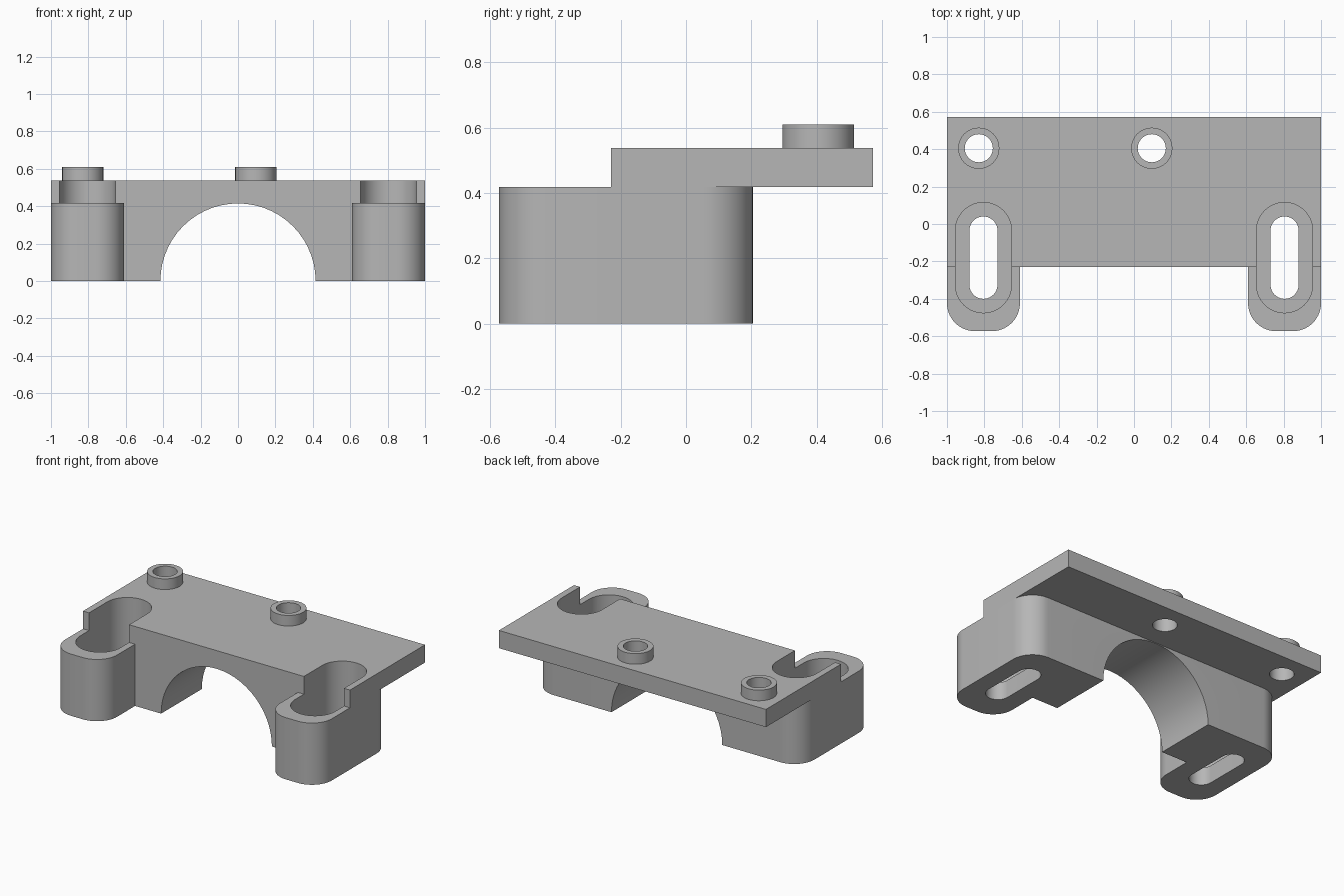
import bpy
import bmesh
from math import sin, cos, pi, radians
from mathutils import Vector, Matrix

if "Cube" in bpy.data.objects:
    bpy.data.objects.remove(bpy.data.objects["Cube"])

FLOOR, DECK, TOP, BOSS_TOP = 0.0, 0.418, 0.538, 0.61   # height levels
FRONT, BODY_BACK, BACK, TOE = -0.23, 0.205, 0.573, -0.573
FOOT_X, FOOT_IN = 0.805, 0.61
SLOT_ENDS = (-0.325, -0.035)
ARC = 14

grey = bpy.data.materials.new("plain grey")
grey.use_nodes = True
colour = (0.47, 0.47, 0.47, 1)
grey.diffuse_color = colour
grey.node_tree.nodes["Principled BSDF"].inputs["Base Color"].default_value = colour


def rounded(corners):
    """Outline from (x, y, fillet radius) right-angled corners."""
    pts = []
    for i, (x, y, r) in enumerate(corners):
        p = Vector((x, y))
        if r == 0:
            pts.append(p)
            continue
        a = (Vector(corners[i - 1][:2]) - p).normalized() * r
        b = (Vector(corners[(i + 1) % len(corners)][:2]) - p).normalized() * r
        for k in range(ARC + 1):
            t = pi / 2 * k / ARC
            pts.append(p + a * (1 - sin(t)) + b * (1 - cos(t)))
    return pts


def circle(x, y, r):
    n = ARC * 4
    return [Vector((x + r * cos(2 * pi * k / n), y + r * sin(2 * pi * k / n))) for k in range(n)]


def slot(x, r):
    """Long hole with half-round ends."""
    pts = []
    for y, start in ((SLOT_ENDS[1], 0), (SLOT_ENDS[0], pi)):
        for k in range(2 * ARC + 1):
            t = start + pi * k / (2 * ARC)
            pts.append(Vector((x + r * cos(t), y + r * sin(t))))
    return pts


def prism(name, outline, z0, z1, matrix=Matrix()):
    bm = bmesh.new()
    face = bm.faces.new([bm.verts.new((p.x, p.y, z0)) for p in outline])
    new = bmesh.ops.extrude_face_region(bm, geom=[face])["geom"]
    bmesh.ops.translate(bm, vec=(0, 0, z1 - z0),
                        verts=[v for v in new if isinstance(v, bmesh.types.BMVert)])
    bm.transform(matrix)
    bmesh.ops.recalc_face_normals(bm, faces=bm.faces)
    mesh = bpy.data.meshes.new(name)
    bm.to_mesh(mesh)
    bm.free()
    mesh.materials.append(grey)
    obj = bpy.data.objects.new(name, mesh)
    bpy.context.collection.objects.link(obj)
    return obj


def activate(obj):
    bpy.ops.object.select_all(action="DESELECT")
    obj.select_set(True)
    bpy.context.view_layer.objects.active = obj


def cut(obj, cutters):
    activate(obj)
    for c in cutters:
        mod = obj.modifiers.new("cut", "BOOLEAN")
        mod.operation, mod.solver, mod.object = "DIFFERENCE", "EXACT", c
        bpy.ops.object.modifier_apply(modifier=mod.name)


# Body with two forward feet, rounded at the toes and rear corners
R = 0.15
half = [(1, BODY_BACK, R), (1, TOE, R), (FOOT_IN, TOE, R), (FOOT_IN, FRONT, 0)]
body = prism("body_with_feet",
             rounded(half + [(-x, y, r) for x, y, r in reversed(half)]), FLOOR, DECK)

# Overhanging top plate
plate = prism("top_plate", rounded([(-1, FRONT, 0), (1, FRONT, 0), (1, BACK, 0), (-1, BACK, 0)]),
              DECK, TOP)

# Raised rings around the plate holes
spots = {"right_boss": (-0.83, 0.405), "centre_boss": (0.095, 0.405)}
bosses = {n: prism(n, circle(x, y, 0.11), TOP, BOSS_TOP) for n, (x, y) in spots.items()}

# Cutters: arch, foot recesses, bolt slots, boss holes
arch = prism("arch_cutter", circle(0, 0, 0.415), -1, 1, Matrix.Rotation(radians(90), 4, "X"))
recesses = [prism("recess_cutter", slot(s * FOOT_X, 0.15), 0.12, 1) for s in (-1, 1)]
slots = [prism("slot_cutter", slot(s * FOOT_X, 0.075), -1, 0.3) for s in (-1, 1)]
holes = {n: prism("hole_cutter", circle(x, y, 0.075), 0.2, 1) for n, (x, y) in spots.items()}

cut(body, [arch] + recesses + slots)
cut(plate, recesses + list(holes.values()))
for n, boss in bosses.items():
    cut(boss, [holes[n]])

for c in [arch] + recesses + slots + list(holes.values()):
    bpy.data.objects.remove(c)

for obj in [body, plate] + list(bosses.values()):
    activate(obj)
    bpy.ops.object.shade_smooth_by_angle(angle=radians(30))
